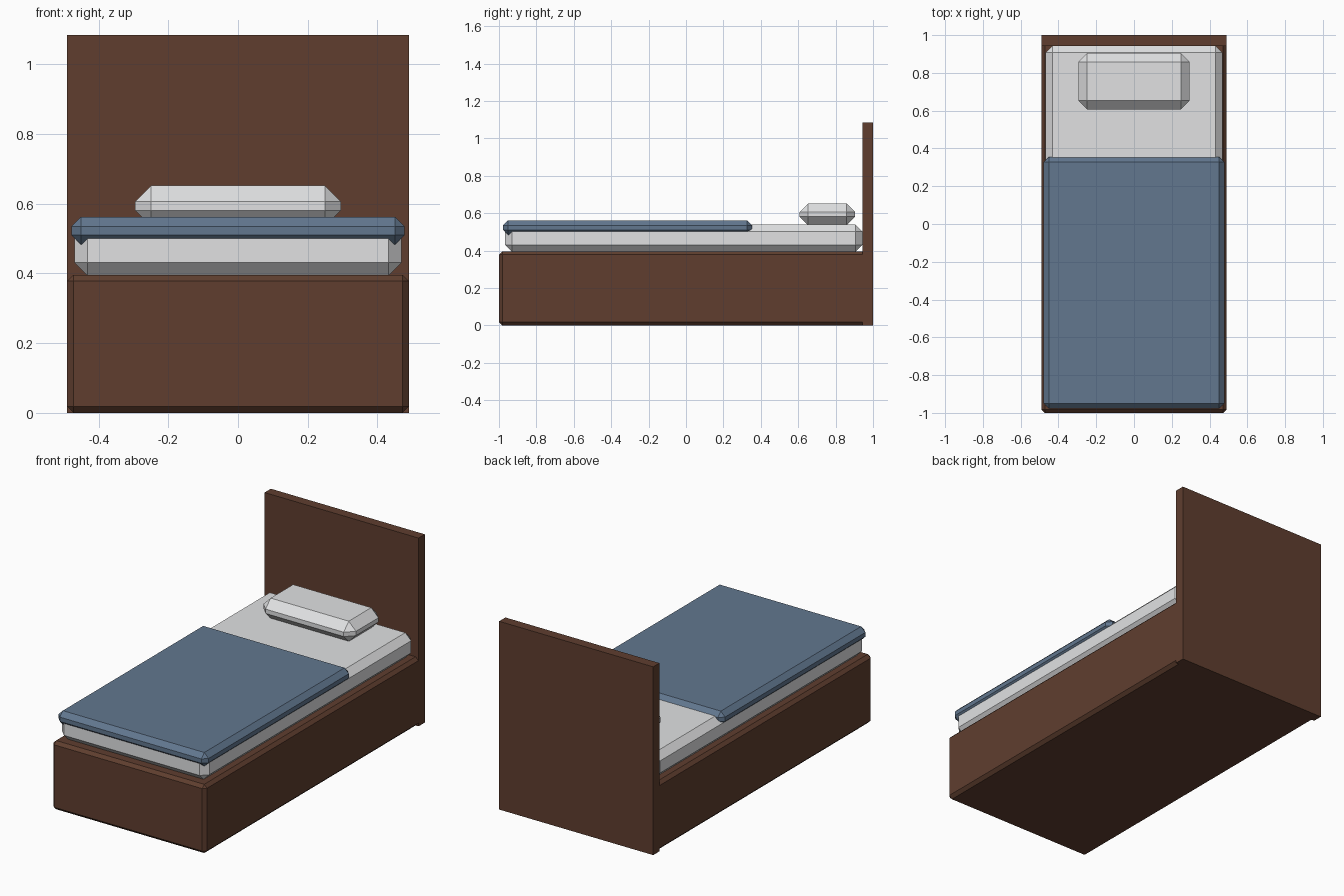
import bpy
import bmesh

cube = bpy.data.objects.get("Cube")
if cube:
    bpy.data.objects.remove(cube, do_unlink=True)


def material(name, rgb):
    mat = bpy.data.materials.new(name)
    mat.use_nodes = True
    colour = (*rgb, 1.0)
    mat.diffuse_color = colour
    mat.node_tree.nodes["Principled BSDF"].inputs["Base Color"].default_value = colour
    return mat


def chamfered_box(name, half_width, y_range, z_range, chamfer, mat):
    """Flat-shaded box, symmetric in x, with one cut on every edge."""
    bm = bmesh.new()
    bmesh.ops.create_cube(bm, size=1.0)
    for v in bm.verts:
        v.co.x *= 2 * half_width
        v.co.y = y_range[0] if v.co.y < 0 else y_range[1]
        v.co.z = z_range[0] if v.co.z < 0 else z_range[1]
    if chamfer:
        bmesh.ops.bevel(bm, geom=bm.edges[:], offset=chamfer,
                        offset_type='OFFSET', segments=1, affect='EDGES')
    bmesh.ops.recalc_face_normals(bm, faces=bm.faces[:])
    mesh = bpy.data.meshes.new(name)
    bm.to_mesh(mesh)
    bm.free()
    mesh.materials.append(mat)
    obj = bpy.data.objects.new(name, mesh)
    bpy.context.collection.objects.link(obj)
    return obj


wood = material("dark wood", (0.115, 0.048, 0.028))
linen = material("white linen", (0.75, 0.755, 0.765))
blue = material("blue cloth", (0.122, 0.185, 0.275))

# Wooden base and headboard
chamfered_box("bed_base", 0.49, (-1.0, 0.975), (0.0, 0.396), 0.018, wood)
chamfered_box("headboard", 0.491, (0.943, 1.0), (0.0, 1.085), 0, wood)

# Bedding
chamfered_box("mattress", 0.469, (-0.968, 0.944), (0.394, 0.538), 0.037, linen)
chamfered_box("blanket", 0.478, (-0.978, 0.354), (0.483, 0.562), 0.027, blue)
chamfered_box("pillow", 0.295, (0.607, 0.904), (0.535, 0.652), 0.046, linen)
